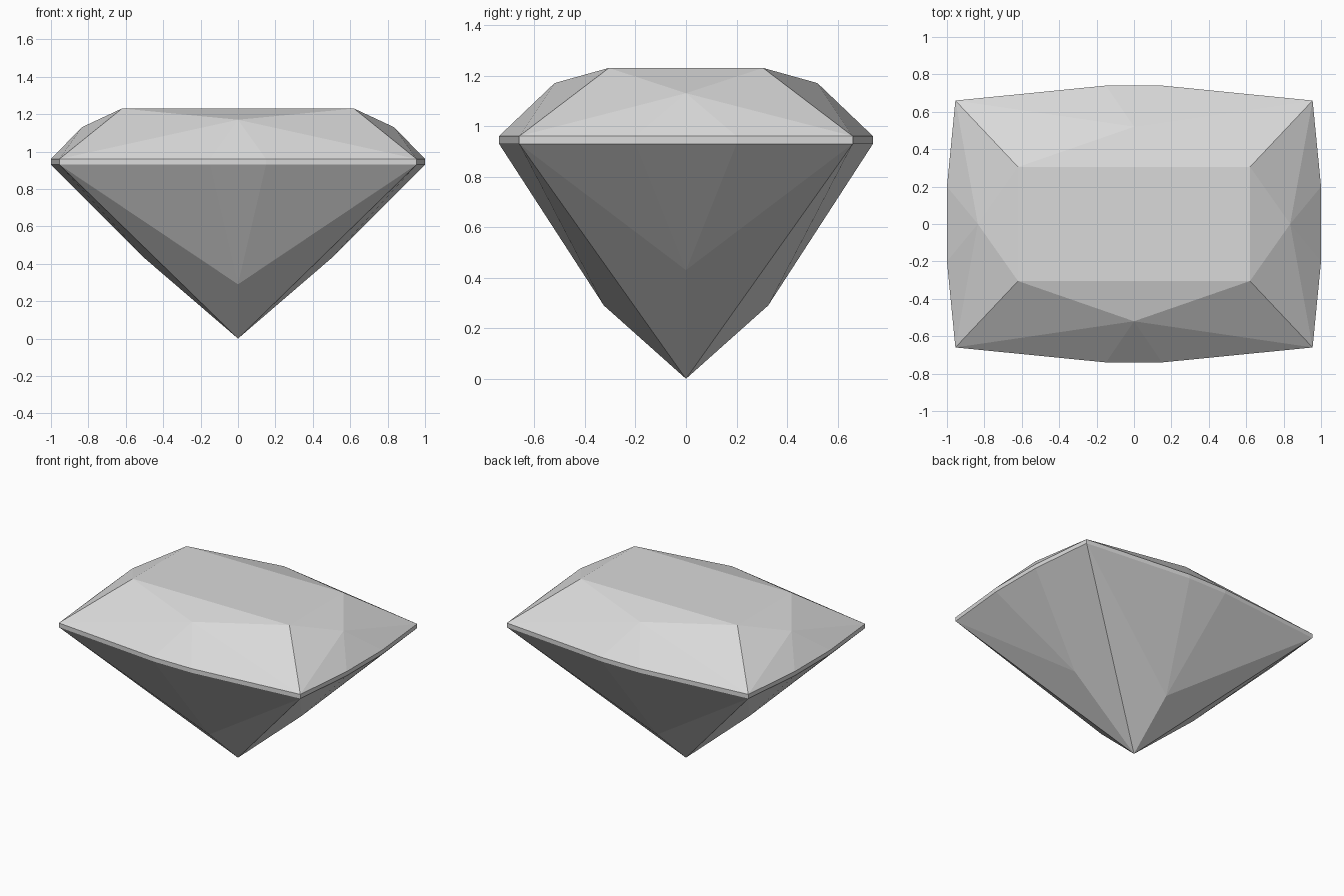
import bpy

# Remove the default cube
cube = bpy.data.objects.get("Cube")
if cube:
    bpy.data.objects.remove(cube, do_unlink=True)

# Single grey stone material
GREY = (0.7, 0.7, 0.7, 1.0)
stone = bpy.data.materials.new("grey stone")
stone.use_nodes = True
stone.diffuse_color = GREY
stone.node_tree.nodes["Principled BSDF"].inputs["Base Color"].default_value = GREY


def add_part(name, faces):
    """Make a flat-shaded object from faces given as tuples of points."""
    verts, index = [], {}
    for face in faces:
        for p in face:
            if p not in index:
                index[p] = len(verts)
                verts.append(p)
    mesh = bpy.data.meshes.new(name)
    mesh.from_pydata(verts, [], [[index[p] for p in f] for f in faces])
    mesh.materials.append(stone)
    obj = bpy.data.objects.new(name, mesh)
    bpy.context.collection.objects.link(obj)


def corners(x, y, z):
    return [(x, y, z), (-x, y, z), (-x, -y, z), (x, -y, z)]


def side_points(x, y, z_long, z_short):
    """Middle points of the back, left, front and right sides."""
    return [(0, y, z_long), (-x, 0, z_short), (0, -y, z_long), (x, 0, z_short)]


def girdle_ring(z):
    """Cushion outline: each side bulges through two points between corners."""
    cx, cy, x, y = 0.955, 0.66, 1.0, 0.74
    long_half, short_half = 0.15, 0.2
    return [(cx, cy, z), (long_half, y, z), (-long_half, y, z),
            (-cx, cy, z), (-x, short_half, z), (-x, -short_half, z),
            (-cx, -cy, z), (-long_half, -y, z), (long_half, -y, z),
            (cx, -cy, z), (x, -short_half, z), (x, short_half, z)]


lower, upper = girdle_ring(0.93), girdle_ring(0.96)
count = len(upper)
table = corners(0.62, 0.305, 1.23)
crown_mids = side_points(0.835, 0.52, 1.17, 1.13)
pavilion_mids = side_points(0.5, 0.325, 0.29, 0.43)
culet = (0, 0, 0)

# Crown: flat table and six facets on each side
crown = [tuple(table)]
for i in range(4):
    r = [upper[(3 * i + k) % count] for k in range(4)]
    m, t0, t1 = crown_mids[i], table[i], table[(i + 1) % 4]
    crown += [(r[k], r[k + 1], m) for k in range(3)]
    crown += [(r[0], m, t0), (t0, m, t1), (r[3], t1, m)]
add_part("crown", crown)

# Girdle: thin upright band
add_part("girdle", [(lower[i], lower[(i + 1) % count], upper[(i + 1) % count], upper[i])
                    for i in range(count)])

# Pavilion: five facets on each side, meeting at the bottom point
pavilion = []
for i in range(4):
    r = [lower[(3 * i + k) % count] for k in range(4)]
    m = pavilion_mids[i]
    pavilion += [(r[k + 1], r[k], m) for k in range(3)]
    pavilion += [(r[0], culet, m), (m, culet, r[3])]
add_part("pavilion", pavilion)
